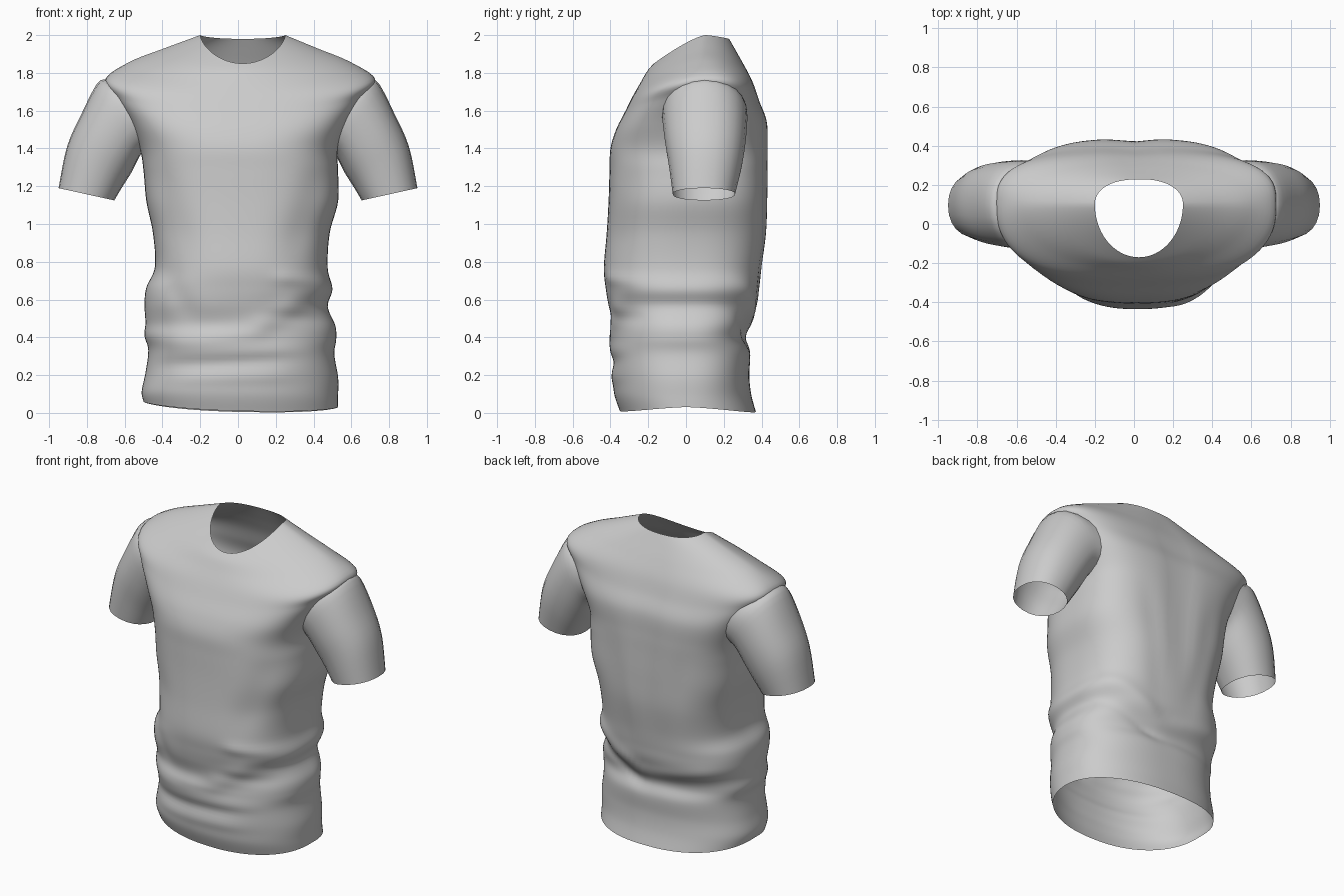
import bpy, bmesh, math
from math import sin, cos, pi

if "Cube" in bpy.data.objects:
    bpy.data.objects.remove(bpy.data.objects["Cube"])

SEG = 96    # points around the body
SUB = 6     # rings between two profile rows

# Body below the armpits: height, left x, right x, front y, back y
LOWER = [
    (0.01, -.50, .53, -.35, .37), (0.10, -.51, .53, -.38, .345),
    (0.20, -.49, .53, -.385, .335), (0.32, -.475, .51, -.40, .34),
    (0.40, -.495, .52, -.39, .315), (0.47, -.49, .515, -.385, .33),
    (0.57, -.495, .475, -.41, .375), (0.66, -.485, .50, -.425, .39),
    (0.77, -.44, .475, -.435, .405), (0.95, -.45, .485, -.42, .43),
    (1.12, -.485, .53, -.41, .435), (1.28, -.50, .53, -.405, .435)]
# Chest to neckline: side z, front z, back z, left x, right x, front y, back y, front and back squareness
UPPER = [
    (1.40, 1.40, 1.40, -.52, .53, -.40, .435, 2.7, 3.1),
    (1.55, 1.50, 1.54, -.58, .59, -.37, .43, 2.8, 3.2),
    (1.68, 1.60, 1.65, -.66, .67, -.32, .39, 2.7, 3.1),
    (1.77, 1.68, 1.75, -.70, .725, -.28, .355, 2.5, 3.0),
    (1.86, 1.75, 1.84, -.57, .59, -.24, .31, 2.1, 2.4),
    (1.93, 1.81, 1.92, -.39, .42, -.205, .265, 2.0, 2.2),
    (2.00, 1.85, 1.98, -.20, .25, -.17, .23, 2.0, 2.2)]
# Cloth folds: x0, z0, x1, z1, width, height; the second list is on the back
FRONT = [
    (-.42, .36, .05, .42, .06, .016), (.05, .42, .34, .60, .06, .018),
    (.15, .52, .48, .50, .04, -.014), (.20, .72, .48, .70, .04, .014),
    (-.45, .24, .30, .29, .035, -.012), (-.40, .17, .30, .20, .04, .010),
    (-.40, .75, -.25, .50, .06, -.013), (.46, 1.3, .30, .85, .09, -.015),
    (-.44, 1.3, -.28, .85, .09, -.013)]
BACK = [
    (.50, .72, .08, .47, .05, .018), (.08, .47, -.45, .54, .05, .018),
    (.50, .60, .10, .38, .04, -.015), (.0, 1.8, .0, .8, .09, -.014),
    (.25, 1.3, .12, .6, .07, -.008), (-.25, 1.3, -.10, .6, .07, -.008)]


def smooth_rows(rows, sub):
    """Catmull-Rom interpolation through rows of numbers."""
    out = []
    for i in range(len(rows) - 1):
        a, b = rows[max(i - 1, 0)], rows[i]
        c, d = rows[i + 1], rows[min(i + 2, len(rows) - 1)]
        for k in range(sub):
            t = k / sub
            out.append([.5 * (2*q + (r-p)*t + (2*p-5*q+4*r-s)*t*t + (3*q-p-3*r+s)*t**3)
                        for p, q, r, s in zip(a, b, c, d)])
    return out + [list(rows[-1])]


def fold_height(x, z, folds):
    total = 0
    for x0, z0, x1, z1, w, h in folds:
        dx, dz = x1 - x0, z1 - z0
        t = ((x-x0)*dx + (z-z0)*dz) / (dx*dx + dz*dz)
        over = max(0, abs(t - .5) - .25)      # fade out towards both ends
        dist2 = (x - x0 - t*dx)**2 + (z - z0 - t*dz)**2
        total += h * math.exp(-dist2 / (w*w) - 12 * over * over)
    return total


def loft(name, rings, drop=None):
    """Skin closed rings into an open tube, leaving out faces where drop() is true."""
    bm = bmesh.new()
    vs = [[bm.verts.new(p) for p in ring] for ring in rings]
    n = len(rings[0])
    for a, b in zip(vs, vs[1:]):
        for i in range(n):
            j = (i + 1) % n
            bm.faces.new((a[i], a[j], b[j], b[i]))
    if drop:
        gone = [f for f in bm.faces if drop(f.calc_center_median())]
        bmesh.ops.delete(bm, geom=gone, context='FACES')
    bmesh.ops.recalc_face_normals(bm, faces=bm.faces)
    mesh = bpy.data.meshes.new(name)
    bm.to_mesh(mesh)
    bm.free()
    ob = bpy.data.objects.new(name, mesh)
    bpy.context.collection.objects.link(ob)
    mesh.shade_smooth()
    return ob


def power(v, n):
    return math.copysign(abs(v) ** (2 / n), v)


def body_ring(row):
    zs, zf, zb, xl, xr, yf, yb, nf, nb = row
    yc = min(.1, max(0, (zs - .9) * .12))
    ring = []
    for i in range(SEG):
        a = 2 * pi * i / SEG
        c, s = cos(a), sin(a)
        back = s > 0
        n = nb if back else nf
        x = (xl + xr) / 2 + power(c, n) * (xr - xl) / 2
        y = yc + power(abs(s), n) * ((yb if back else yf) - yc)
        z = zs + ((zb if back else zf) - zs) * abs(s) ** 1.3
        bump = fold_height(x, z, BACK if back else FRONT) * abs(s)
        ring.append((x + .3 * bump * c, y + bump * (1 if back else -1),
                     z - .015 * c * max(0, 1 - z)))
    return ring


# Body with open hem, neckline and armholes
rows = [(z + .035 * (z < .05), z, z - .005 * (z < .05), xl, xr, yf, yb,
         2.2 + .37 * z, 2.3 + .55 * z) for z, xl, xr, yf, yb in LOWER] + UPPER
loft("shirt_body", [body_ring(r) for r in smooth_rows(rows, SUB)],
     lambda p: abs(p.x) > .45 and ((p.y - .1) / .17)**2 + ((p.z - 1.575) / .165)**2 < 1)

# Sleeves: outer x, outer z, inner x, inner z, front y, back y, inward bend at the seam
SLEEVE = [
    (.69, 1.765, .49, 1.39, -.125, .325, .07), (.745, 1.745, .52, 1.36, -.125, .325, .03),
    (.83, 1.58, .56, 1.28, -.11, .315, 0), (.905, 1.41, .61, 1.20, -.09, .295, 0),
    (.95, 1.19, .655, 1.125, -.07, .26, 0)]


def sleeve_ring(row, side, sides=24):
    xo, zo, xi, zi, yf, yb, bend = row
    ring = []
    for i in range(sides):
        a = 2 * pi * i / sides
        c, s = power(cos(a), 2.2), power(sin(a), 2.2)
        x = (xo + xi) / 2 + c * (xo - xi) / 2 - bend * s * s
        z = (zo + zi) / 2 + c * (zo - zi) / 2
        ring.append((side * x, (yf + yb) / 2 + s * (yb - yf) / 2, z))
    return ring


for side, label in ((1, "right"), (-1, "left")):
    loft("sleeve_" + label, [sleeve_ring(r, side) for r in smooth_rows(SLEEVE, 4)])
